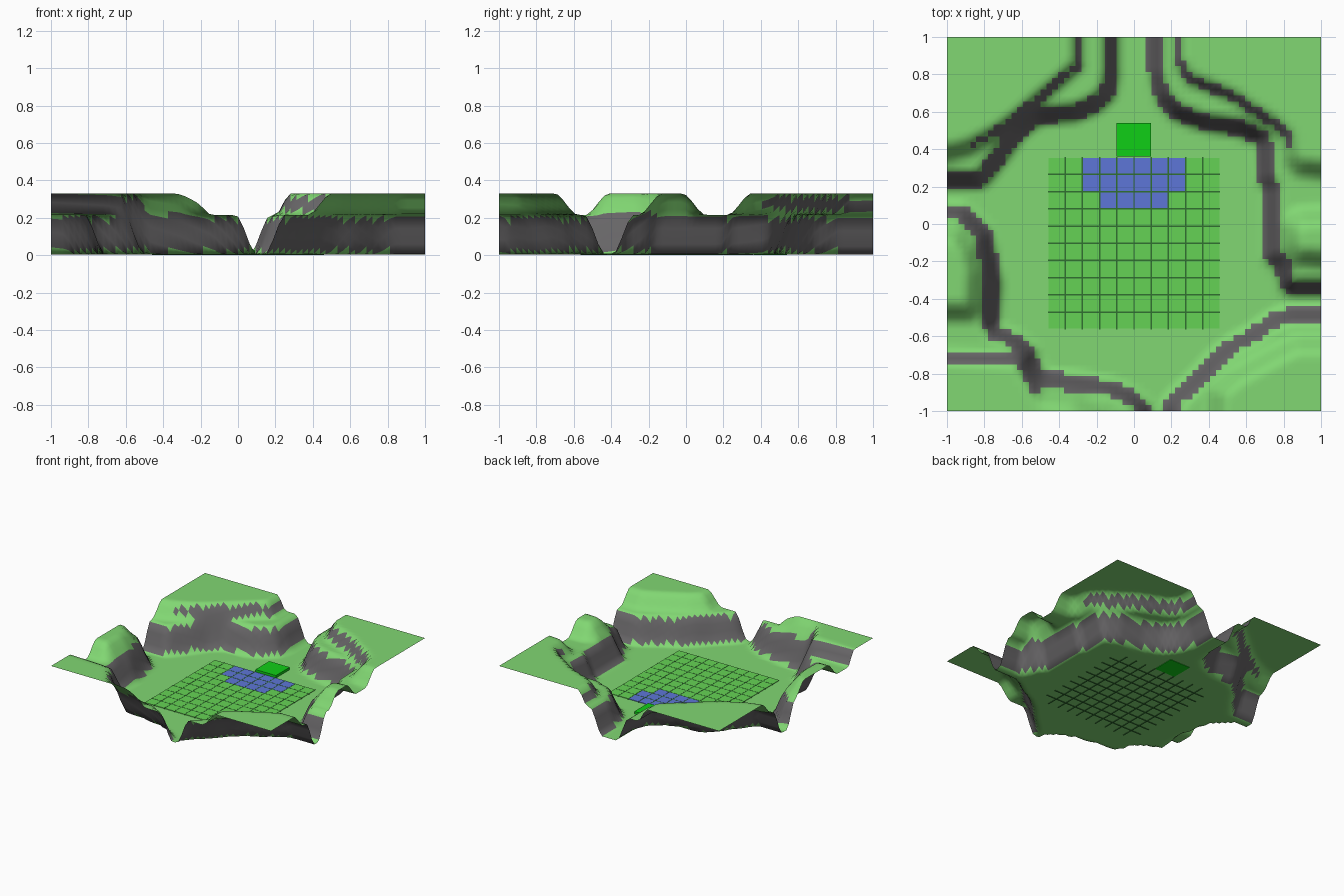
import bpy, bmesh, math

if "Cube" in bpy.data.objects:
    bpy.data.objects.remove(bpy.data.objects["Cube"])

def material(name, rgb):
    m = bpy.data.materials.new(name)
    m.diffuse_color = (*rgb, 1)
    m.use_nodes = True
    m.node_tree.nodes["Principled BSDF"].inputs["Base Color"].default_value = m.diffuse_color
    return m

grass = material("grass green", (0.22, 0.68, 0.17))
rock = material("rock gray", (0.135, 0.13, 0.135))
tile_green = material("tile green", (0.13, 0.65, 0.09))
tile_blue = material("tile blue", (0.11, 0.18, 0.68))
pad_green = material("pad green", (0.005, 0.62, 0.008))
line_green = material("line dark green", (0.03, 0.16, 0.03))

# Foot of the lower cliff (valley floor outline with four exits)
FLOOR = [(.06, 1.4), (.06, .8), (.10, .66), (.19, .55), (.35, .49), (.55, .46), (.64, .42),
         (.65, .22), (.68, .18), (.68, -.2), (.73, -.24), (.77, -.36), (.82, -.395), (1.4, -.395),
         (1.4, -.43), (.82, -.43), (.73, -.46), (.6, -.55), (.5, -.6), (.4, -.68), (.3, -.79),
         (.2, -.88), (.14, -.95), (.135, -1.4), (.115, -1.4), (.1, -.95), (0, -.87), (-.12, -.82),
         (-.3, -.79), (-.46, -.77), (-.5, -.72), (-.5, -.66), (-.6, -.58), (-.71, -.53),
         (-.69, -.3), (-.72, -.15), (-.75, -.02), (-.82, .05), (-.9, .12), (-1.4, .145),
         (-1.4, .18), (-.8, .18), (-.75, .23), (-.65, .36), (-.58, .46), (-.5, .52), (-.3, .54),
         (-.18, .59), (-.09, .67), (-.065, .8), (-.065, 1.4)]
# Foot of the upper slope (outline of the terrace)
TERRACE = [(.19, 1.4), (.2, .85), (.27, .74), (.4, .69), (.52, .64), (.6, .58), (.7, .52),
           (.76, .45), (.78, .32), (.85, .24), (1.4, .17), (1.4, .13), (.85, .1), (.77, .02),
           (.77, -.12), (.82, -.24), (1.4, -.29), (1.4, -.575), (.85, -.575), (.7, -.65),
           (.5, -.76), (.38, -.86), (.35, -1.4), (-.11, -1.4), (-.14, -.96), (-.3, -.88),
           (-.46, -.86), (-.55, -.77), (-.58, -.69), (-.7, -.68), (-1.4, -.66), (-1.4, -.54),
           (-.84, -.54), (-.79, -.45), (-.78, -.25), (-.82, -.1), (-.92, .01), (-1.4, .06),
           (-1.4, .31), (-1, .31), (-.85, .35), (-.7, .45), (-.6, .54), (-.47, .65),
           (-.35, .75), (-.26, .83), (-.26, 1.4)]

def outside(poly, x, y):
    """Distance outside the polygon, 0 when inside."""
    best, inside = 9.0, False
    for (ax, ay), (bx, by) in zip(poly, poly[1:] + poly[:1]):
        dx, dy = bx - ax, by - ay
        t = max(0, min(1, ((x - ax) * dx + (y - ay) * dy) / (dx * dx + dy * dy)))
        best = min(best, math.hypot(x - ax - t * dx, y - ay - t * dy))
        if (ay > y) != (by > y) and x < ax + (y - ay) * dx / dy:
            inside = not inside
    return 0 if inside else best

def smooth(t):
    t = max(0, min(1, t))
    return t * t * (3 - 2 * t)

def height(x, y):
    steep = smooth((y - .4) / .2)                                  # north walls
    steep = max(steep, smooth((-x - .5) / .1) * smooth((-y - .55) / .1))  # southwest wall
    h = .004 + .211 * smooth(outside(FLOOR, x, y) / .115)
    return h + .116 * smooth(outside(TERRACE, x, y) / (.13 - .045 * steep))

def make_object(name, bm, mats):
    me = bpy.data.meshes.new(name)
    bm.to_mesh(me)
    bm.free()
    for m in mats:
        me.materials.append(m)
    ob = bpy.data.objects.new(name, me)
    bpy.context.collection.objects.link(ob)
    return ob

# Terrain sheet, rock on the steep faces
N = 64
bm = bmesh.new()
vs = [[bm.verts.new((-1 + 2 * i / N, -1 + 2 * j / N, 0)) for i in range(N + 1)] for j in range(N + 1)]
for row in vs:
    for v in row:
        v.co.z = height(v.co.x, v.co.y)
for j in range(N):
    for i in range(N):
        f = bm.faces.new((vs[j][i], vs[j][i + 1], vs[j + 1][i + 1], vs[j + 1][i]))
        f.normal_update()
        f.material_index = 1 if f.normal.z < .6 else 0
        f.smooth = True
make_object("terrain", bm, [grass, rock])

def add_box(bm, x0, x1, y0, y1, z0, z1, index=0):
    c = [bm.verts.new((x, y, z)) for z in (z0, z1) for x, y in ((x0, y0), (x1, y0), (x1, y1), (x0, y1))]
    for q in ((3, 2, 1, 0), (4, 5, 6, 7), (0, 1, 5, 4), (1, 2, 6, 5), (2, 3, 7, 6), (3, 0, 4, 7)):
        bm.faces.new([c[k] for k in q]).material_index = index

# Board of 10 x 10 tiles, blue starting zone at the back
S, X0, Y0, G = .092, -.46, -.563, .004
bm = bmesh.new()
for r in range(10):
    for c in range(10):
        blue = (r >= 8 and 2 <= c <= 7) or (r == 7 and 3 <= c <= 6)
        x, y = X0 + c * S, Y0 + r * S
        add_box(bm, x + G, x + S - G, y + G, y + S - G, .005, .009, int(blue))
make_object("board_tiles", bm, [tile_green, tile_blue])

# Dark lines between the tiles
bm = bmesh.new()
for k in range(1, 10):
    x, y = X0 + k * S, Y0 + k * S
    add_box(bm, x - G, x + G, Y0, Y0 + 10 * S, 0, .008)
    add_box(bm, X0, X0 + 10 * S, y - G, y + G, 0, .0082)
make_object("board_lines", bm, [line_green])

# Bright pad behind the board
bm = bmesh.new()
add_box(bm, -.094, .092, .36, .54, 0, .025)
make_object("start_pad", bm, [pad_green])
